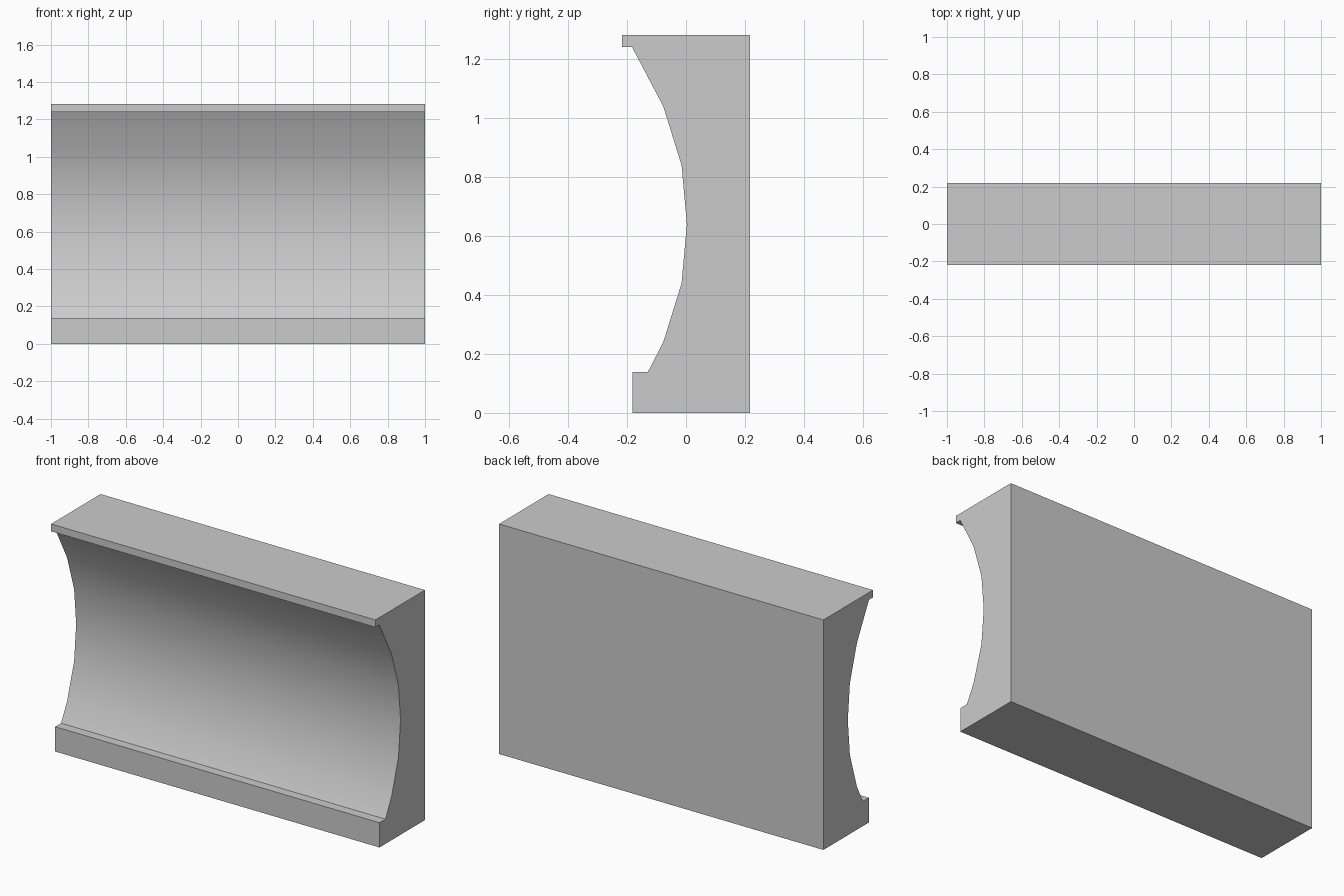
import bpy
import bmesh
from math import radians

cube = bpy.data.objects.get("Cube")
if cube:
    bpy.data.objects.remove(cube, do_unlink=True)

# Plain grey material
grey = bpy.data.materials.new("plain_grey")
grey.use_nodes = True
colour = (0.6, 0.6, 0.6, 1)
grey.diffuse_color = colour
grey.node_tree.nodes["Principled BSDF"].inputs["Base Color"].default_value = colour

LENGTH = 2.0
BACK, TOP = 0.218, 1.282
MID = 0.64  # height of the deepest point of the cove

# Cove, from under the top lip down to the plinth, as (y, z)
cove = [(-0.183, 1.241), (-0.077, MID + 0.4), (-0.015, MID + 0.2), (0.003, MID),
        (-0.015, MID - 0.2), (-0.077, MID - 0.4), (-0.13, 0.138)]

# Whole section: back, top lip, cove, plinth
section = [(BACK, 0), (BACK, TOP), (-BACK, TOP), (-BACK, 1.241)]
section += cove + [(-0.182, 0.138), (-0.182, 0)]

# Extrude the section along x
bm = bmesh.new()
end = bm.faces.new([bm.verts.new((-LENGTH / 2, y, z)) for y, z in section])
result = bmesh.ops.extrude_face_region(bm, geom=[end], use_keep_orig=True)
verts = [v for v in result["geom"] if isinstance(v, bmesh.types.BMVert)]
bmesh.ops.translate(bm, verts=verts, vec=(LENGTH, 0, 0))
bmesh.ops.recalc_face_normals(bm, faces=bm.faces)

mesh = bpy.data.meshes.new("cove_moulding")
bm.to_mesh(mesh)
bm.free()
mesh.materials.append(grey)
moulding = bpy.data.objects.new("cove_moulding", mesh)
bpy.context.collection.objects.link(moulding)

# Smooth cove, sharp corners
bpy.ops.object.select_all(action="DESELECT")
moulding.select_set(True)
bpy.context.view_layer.objects.active = moulding
bpy.ops.object.shade_smooth_by_angle(angle=radians(30))
